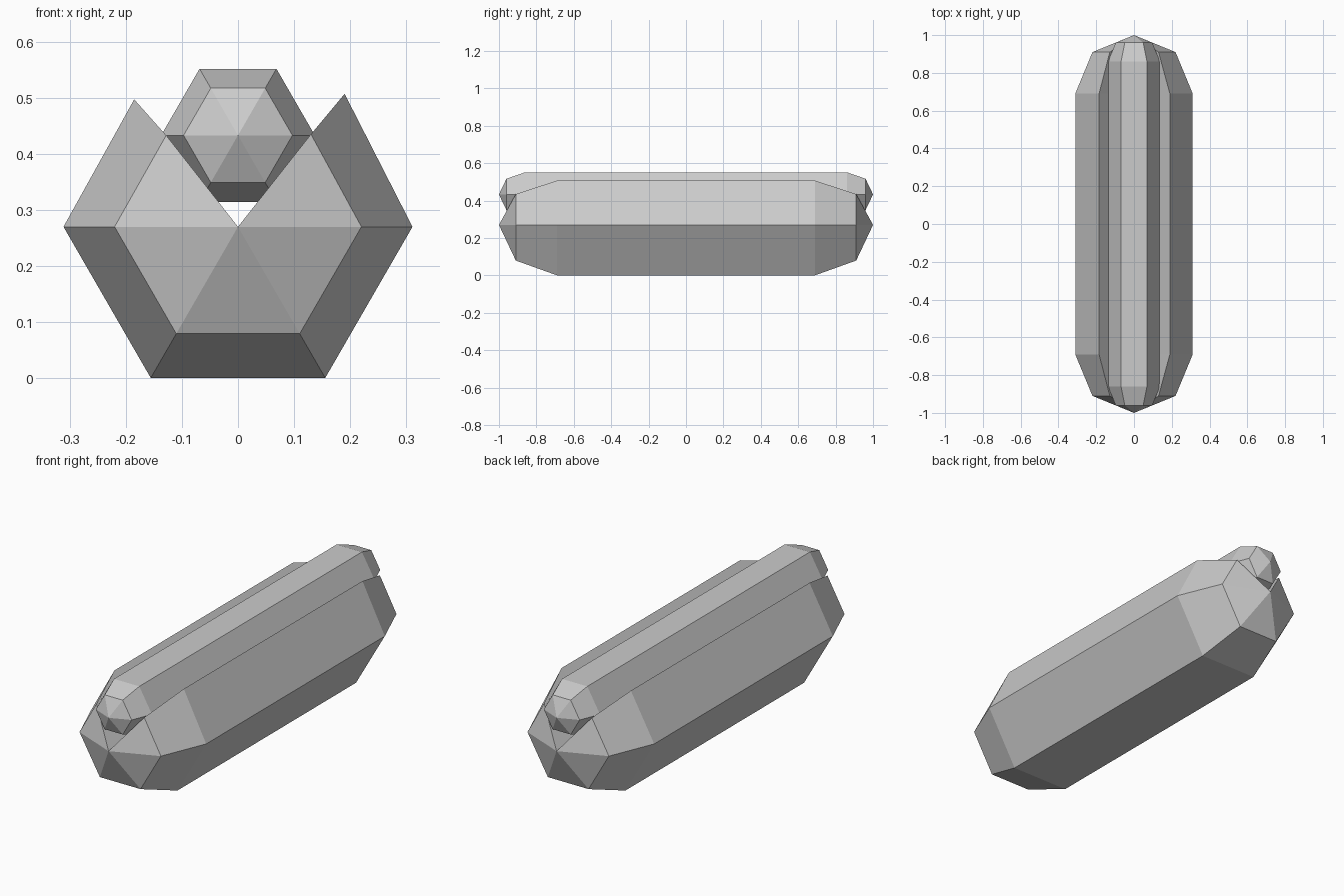
import bpy
import bmesh
from math import sqrt

cube = bpy.data.objects.get("Cube")
if cube:
    bpy.data.objects.remove(cube, do_unlink=True)

grey = bpy.data.materials.new("light grey")
grey.use_nodes = True
colour = (0.6, 0.6, 0.6, 1)
grey.diffuse_color = colour
grey.node_tree.nodes["Principled BSDF"].inputs["Base Color"].default_value = colour


def lower_half(r):
    h = r * sqrt(3) / 2
    return [(-r, 0), (-r / 2, -h), (r / 2, -h), (r, 0)]


def hexagon(r):
    h = r * sqrt(3) / 2
    return lower_half(r) + [(r / 2, h), (-r / 2, h)]


def grooved(r, right, left):
    # hexagon whose top is folded down into a V with its root on the axis
    return lower_half(r) + [right, (0, 0), left]


def pointed_prism(name, centre_z, rings, tip=1.0):
    """Loft the (y, outline) rings and close both ends with a fan to a point."""
    bm = bmesh.new()
    loops = [[bm.verts.new((x, y, centre_z + z)) for x, z in outline]
             for y, outline in rings]
    n = len(loops[0])
    front = bm.verts.new((0, -tip, centre_z))
    back = bm.verts.new((0, tip, centre_z))
    for i in range(n):
        j = (i + 1) % n
        for a, b in zip(loops, loops[1:]):
            bm.faces.new((a[i], a[j], b[j], b[i]))
        bm.faces.new((front, loops[0][j], loops[0][i]))
        bm.faces.new((back, loops[-1][i], loops[-1][j]))
    bmesh.ops.recalc_face_normals(bm, faces=bm.faces)
    mesh = bpy.data.meshes.new(name)
    bm.to_mesh(mesh)
    bm.free()
    mesh.materials.append(grey)
    obj = bpy.data.objects.new(name, mesh)
    bpy.context.collection.objects.link(obj)


# Large lower body with a V groove along its top
end = grooved(0.22, (0.13, 0.165), (-0.128, 0.163))
middle = grooved(0.311, (0.19, 0.237), (-0.185, 0.227))
pointed_prism("lower_body", 0.27,
              [(-0.91, end), (-0.69, middle), (0.69, middle), (0.91, end)])

# Small hexagonal bar resting in the groove
end, middle = hexagon(0.097), hexagon(0.137)
pointed_prism("upper_bar", 0.433,
              [(-0.96, end), (-0.86, middle), (0.86, middle), (0.96, end)])
